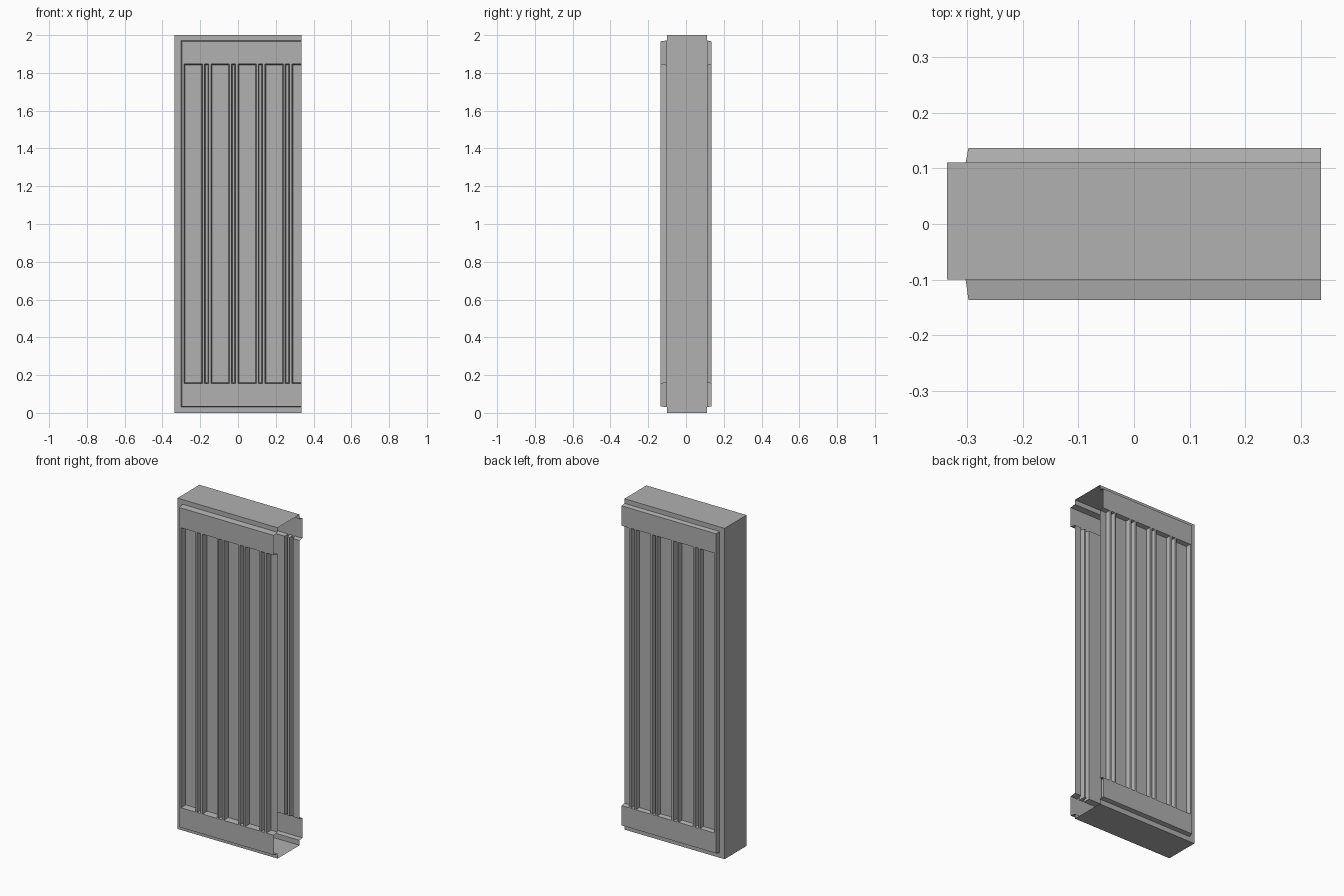
import bpy, bmesh

if "Cube" in bpy.data.objects:
    bpy.data.objects.remove(bpy.data.objects["Cube"])

HALF, HEIGHT = 0.335, 2.0          # half width along x, full height
FRONT, BACK = -0.10, 0.11          # body planes
FRONT_OUT, BACK_OUT = -0.136, 0.136  # raised plate planes
BEVEL = 0.005                      # slant of the step walls
PERIOD = 0.1427                    # spacing of the groove pattern

# dark grey paint
paint = bpy.data.materials.new("dark_grey")
paint.diffuse_color = (0.44, 0.44, 0.44, 1.0)
paint.use_nodes = True
paint.node_tree.nodes["Principled BSDF"].inputs["Base Color"].default_value = paint.diffuse_color


def finish(bm, name, outward):
    """Weld, orient every face outward and make the object."""
    bmesh.ops.remove_doubles(bm, verts=bm.verts, dist=0.0003)
    bm.normal_update()
    flip = [f for f in bm.faces if outward(f) < 0]
    bmesh.ops.reverse_faces(bm, faces=flip)
    mesh = bpy.data.meshes.new(name)
    bm.to_mesh(mesh)
    bm.free()
    mesh.materials.append(paint)
    obj = bpy.data.objects.new(name, mesh)
    bpy.context.collection.objects.link(obj)
    return obj


def quad(bm, *points):
    bm.faces.new([bm.verts.new(p) for p in points])


def corners(rect, y):
    x0, x1, z0, z1 = rect
    return [(x0, y, z0), (x0, y, z1), (x1, y, z1), (x1, y, z0)]


def shrink(rect, d):
    """Inset a rectangle, leaving the open right edge in place."""
    x0, x1, z0, z1 = rect
    return (x0 + d, x1 if x1 >= HALF else x1 - d, z0 + d, z1 - d)


def step(bm, outer, y_outer, inner, y_inner):
    """Slanted walls between two rectangles; none on the open right edge."""
    a, b = corners(outer, y_outer), corners(inner, y_inner)
    for i in range(4):
        j = (i + 1) % 4
        if i == 2 and outer[1] >= HALF:
            continue
        quad(bm, a[i], a[j], b[j], b[i])


def panel(name, y_base, y_out):
    bm = bmesh.new()
    # flat rim around the raised plate
    rim = (-HALF, HALF, 0.0, HEIGHT)
    foot = (-0.302, HALF, 0.030, 1.972)
    plate = shrink(foot, BEVEL)
    step(bm, rim, y_base, foot, y_base)
    step(bm, foot, y_base, plate, y_out)

    # alternating wide and narrow grooves cut into the plate
    xs = [plate[0]]
    for k in range(4):
        start = -0.285 + k * PERIOD
        xs += [start, start + 0.097, start + 0.107, start + 0.130]
    xs += [-0.285 + 4 * PERIOD, HALF]
    zs = [plate[2], 0.155, 1.847, plate[3]]
    for i in range(len(xs) - 1):
        for j in range(3):
            cell = (xs[i], xs[i + 1], zs[j], zs[j + 1])
            if j == 1 and i % 2 == 1:
                floor = shrink(cell, BEVEL)
                step(bm, cell, y_out, floor, y_base)
                quad(bm, *corners(floor, y_base))
            else:
                quad(bm, *corners(cell, y_out))
    side = 1 if y_out > 0 else -1

    def outward(f):
        return f.normal.y * side
    return finish(bm, name, outward)


# front and back grooved panels
panel("front_panel", FRONT, FRONT_OUT)
panel("back_panel", BACK, BACK_OUT)

# casing: top, closed left end and bottom, open on the right
bm = bmesh.new()
path = [(HALF, HEIGHT), (-HALF, HEIGHT), (-HALF, 0.0), (HALF, 0.0)]
for (xa, za), (xb, zb) in zip(path, path[1:]):
    quad(bm, (xa, FRONT, za), (xb, FRONT, zb), (xb, BACK, zb), (xa, BACK, za))
finish(bm, "casing", lambda f: f.normal.x * f.calc_center_median().x
       + f.normal.z * (f.calc_center_median().z - HEIGHT / 2))
